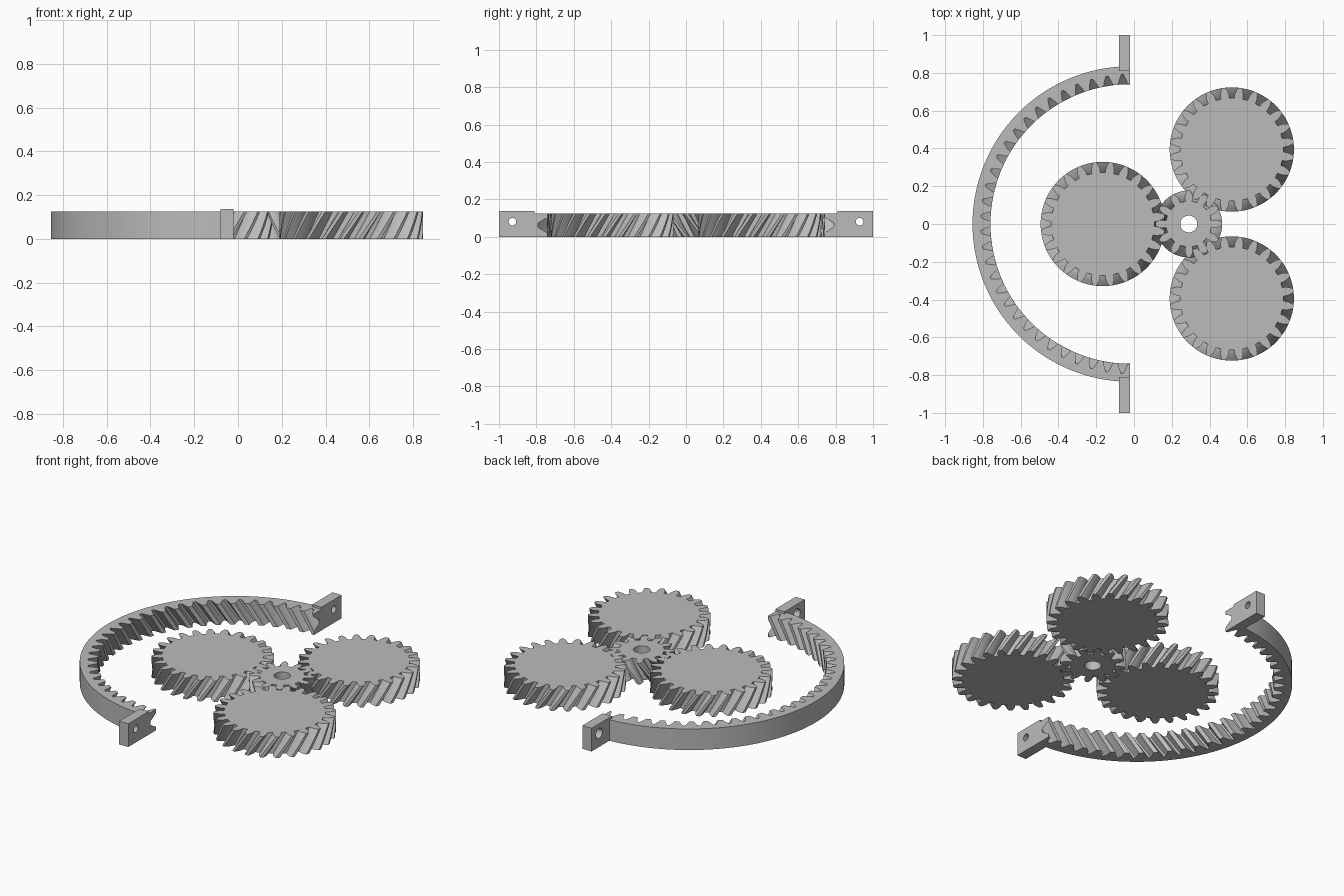
import bpy, bmesh
from math import pi, tan, cos, sin, acos, sqrt, radians, atan2
from mathutils import Matrix

if "Cube" in bpy.data.objects:
    bpy.data.objects.remove(bpy.data.objects["Cube"])

MODULE = 0.0253      # pitch diameter per tooth
HEIGHT = 0.125
PRESSURE = radians(20)
RING_X = -0.02
SUN_X = 0.29
SPACING = MODULE * 18

grey = bpy.data.materials.new("plain_grey")
grey.use_nodes = True
grey.diffuse_color = (0.5, 0.5, 0.5, 1)
grey.node_tree.nodes["Principled BSDF"].inputs["Base Color"].default_value = (0.5, 0.5, 0.5, 1)


def new_object(name, bm, location=(0, 0, 0)):
    bmesh.ops.recalc_face_normals(bm, faces=bm.faces)
    mesh = bpy.data.meshes.new(name)
    bm.to_mesh(mesh)
    bm.free()
    mesh.materials.append(grey)
    obj = bpy.data.objects.new(name, mesh)
    obj.location = location
    bpy.context.collection.objects.link(obj)
    return obj


def half_angle(teeth, r):
    """Half the angular width of an involute tooth at radius r."""
    pitch_r = MODULE * teeth / 2
    base_r = pitch_r * cos(PRESSURE)
    a = acos(min(1, base_r / r))
    return pi / (2 * teeth) + (tan(PRESSURE) - PRESSURE) - (tan(a) - a)


def helical_gear(name, teeth, tip, root, location, hand=1, phase=0.0, extra=0.0):
    """Twisted gear; the twist over HEIGHT is one tooth, phase is set at the top."""
    pitch_r = MODULE * teeth / 2
    r0, r1 = pitch_r + root, pitch_r + tip
    radii = [r0 + (r1 - r0) * i / 5 for i in range(6)]
    profile = []
    for t in range(teeth):
        mid = 2 * pi * t / teeth + phase
        profile += [(r, mid - half_angle(teeth, r)) for r in radii]
        profile += [(r, mid + half_angle(teeth, r)) for r in reversed(radii)]
    bm = bmesh.new()
    layers, steps = [], 8
    for s in range(steps + 1):
        z = -extra + (HEIGHT + 2 * extra) * s / steps
        twist = hand * 2 * pi / teeth * (z / HEIGHT - 1)
        layers.append([bm.verts.new((r * cos(a + twist), r * sin(a + twist), z))
                       for r, a in profile])
    n = len(profile)
    for low, high in zip(layers, layers[1:]):
        for i in range(n):
            j = (i + 1) % n
            bm.faces.new((low[i], low[j], high[j], high[i]))
    bm.faces.new(layers[0])
    bm.faces.new(layers[-1])
    return new_object(name, bm, location)


def box(name, low, high):
    bm = bmesh.new()
    bmesh.ops.create_cube(bm, size=1)
    for v in bm.verts:
        v.co = [l if c < 0 else h for c, l, h in zip(v.co, low, high)]
    return new_object(name, bm)


def cylinder(name, r_low, r_high, depth, location, axis="Z", sides=32):
    bm = bmesh.new()
    bmesh.ops.create_cone(bm, cap_ends=True, segments=sides, radius1=r_low,
                          radius2=r_high, depth=depth)
    if axis == "X":
        bmesh.ops.rotate(bm, verts=bm.verts, matrix=Matrix.Rotation(pi / 2, 3, "Y"))
    return new_object(name, bm, location)


def combine(target, tool, operation):
    tool.hide_render = True
    mod = target.modifiers.new(operation.lower(), "BOOLEAN")
    mod.operation, mod.object, mod.solver = operation, tool, "EXACT"
    bpy.context.view_layer.objects.active = target
    bpy.ops.object.modifier_apply(modifier=mod.name)
    bpy.data.objects.remove(tool)


def smooth(obj):
    bpy.ops.object.select_all(action="DESELECT")
    obj.select_set(True)
    bpy.context.view_layer.objects.active = obj
    bpy.ops.object.shade_smooth_by_angle(angle=radians(25))


# Three planet gears around the sun gear
for name, angle in (("left", 60), ("right", 180), ("front", 300)):
    a = radians(angle)
    smooth(helical_gear("planet_gear_" + name, 24, MODULE, -1.2 * MODULE,
                        (SUN_X + SPACING * cos(a), SPACING * sin(a), 0),
                        phase=pi / 24))

# Sun gear with a round bore
sun = helical_gear("sun_gear", 12, MODULE, -1.2 * MODULE, (SUN_X, 0, 0), hand=-1)
combine(sun, cylinder("bore", 0.045, 0.045, 1, (SUN_X, 0, 0)), "DIFFERENCE")
smooth(sun)

# Half ring gear: half disc, mounting tabs, then the tooth cutter
ring = cylinder("half_ring_gear", 0.835, 0.835, HEIGHT, (RING_X, 0, HEIGHT / 2), sides=128)
combine(ring, box("cut_half", (RING_X, -2, -1), (2, 2, 1)), "DIFFERENCE")
for side in (1, -1):
    ends = sorted((side * 0.81, side * 1.0))
    combine(ring, box("tab", (RING_X - 0.06, ends[0], 0), (RING_X, ends[1], 0.138)), "UNION")
combine(ring, helical_gear("tooth_cutter", 60, 1.3 * MODULE, -0.75 * MODULE,
                           (RING_X, 0, 0), phase=pi / 60, extra=0.02), "DIFFERENCE")
for side in (1, -1):
    combine(ring, cylinder("screw_hole", 0.03, 0.02, 0.064,
                           (RING_X - 0.03, side * 0.928, 0.081), axis="X"), "DIFFERENCE")
smooth(ring)
